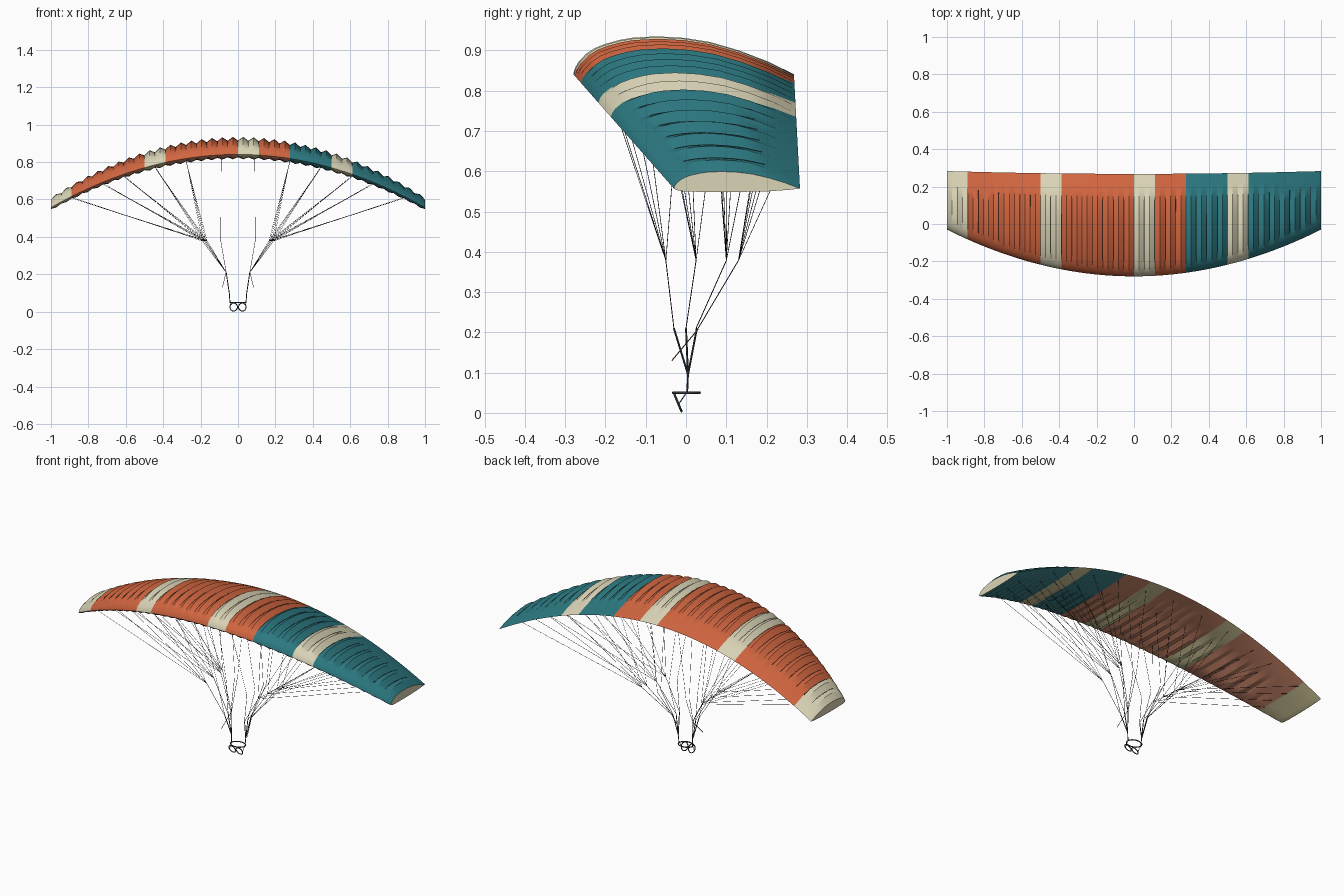
import bpy, bmesh, math
from mathutils import Vector

if "Cube" in bpy.data.objects:
    bpy.data.objects.remove(bpy.data.objects["Cube"])


def material(name, rgb):
    m = bpy.data.materials.new(name)
    m.diffuse_color = (*rgb, 1)
    m.use_nodes = True
    m.node_tree.nodes["Principled BSDF"].inputs["Base Color"].default_value = m.diffuse_color
    return m


ORANGE = material("orange cloth", (0.63, 0.13, 0.05))
TEAL = material("teal cloth", (0.025, 0.19, 0.22))
CREAM = material("cream cloth", (0.70, 0.66, 0.47))
UNDER_ORANGE = material("dusty orange underside", (0.62, 0.25, 0.15))
UNDER_TEAL = material("dusty teal underside", (0.05, 0.24, 0.27))
UNDER_CREAM = material("khaki underside", (0.66, 0.59, 0.33))
LINE = material("dark line", (0.012, 0.012, 0.012))
WEBBING = material("grey webbing", (0.03, 0.04, 0.05))
BRAKE = material("brown brake line", (0.25, 0.08, 0.045))

# Wing shape: plan, arc and section as simple functions of x
CELLS = 36
UPPER = [(0, 0), (.008, .17), (.025, .34), (.06, .55), (.10, .70), (.15, .81), (.21, .905),
         (.27, .965), (.38, 1), (.5, .96), (.62, .85), (.75, .63), (.88, .34), (1, 0)]
LOWER = [(.92, .35), (.75, .8), (.5, 1), (.25, 1), (.08, .85), (.02, .45)]


def lead(x):
    return -0.28 + 0.25 * x * x


def chord(x):
    return 0.268 + 0.015 * x * x - lead(x)


def arc(x):
    return 0.841 - 0.284 * x * x


def wing_point(x, s, h, top, mid):
    """Point on the section at x; mid is 1 on the puffed centre of a cell."""
    c = chord(x)
    z = (0.135 + 0.037 * mid) * h if top else -(0.027 + 0.02 * mid) * h
    return Vector((x, lead(x) + s * c, arc(x) + z * c))


def cell_colour(i):
    if i in (0, 1, 9, 10, 18, 19, 27, 28):
        return 2
    return 0 if i < 23 else 1


# Canopy: lofted sections, one ridge in every cell, paler cloth underneath
bm = bmesh.new()
rings = []
for j in range(CELLS * 2 + 1):
    x, mid = -1 + j / CELLS, j % 2
    ring = [bm.verts.new(wing_point(x, s, h, True, mid)) for s, h in UPPER]
    ring += [bm.verts.new(wing_point(x, s, h, False, mid)) for s, h in LOWER]
    rings.append(ring)
n = len(rings[0])
for j in range(CELLS * 2):
    a, b = rings[j], rings[j + 1]
    for k in range(n):
        f = bm.faces.new((a[k], a[(k + 1) % n], b[(k + 1) % n], b[k]))
        under = 3 if k >= len(UPPER) - 1 else 0
        f.material_index = cell_colour(j // 2) + under
for ring in (rings[0], rings[-1]):
    bm.faces.new(ring).material_index = 2
bmesh.ops.recalc_face_normals(bm, faces=bm.faces)
mesh = bpy.data.meshes.new("canopy")
bm.to_mesh(mesh)
bm.free()
for m in (ORANGE, TEAL, CREAM, UNDER_ORANGE, UNDER_TEAL, UNDER_CREAM):
    mesh.materials.append(m)
canopy = bpy.data.objects.new("canopy", mesh)
bpy.context.collection.objects.link(canopy)
bpy.context.view_layer.objects.active = canopy
canopy.select_set(True)
bpy.ops.object.shade_smooth_by_angle(angle=math.radians(25))


def tubes(name, paths, radius, mat, closed=False):
    """One mesh of round tubes along several paths."""
    cu = bpy.data.curves.new(name, 'CURVE')
    cu.dimensions = '3D'
    cu.bevel_depth, cu.bevel_resolution = radius, 1
    cu.use_fill_caps = True
    for path in paths:
        sp = cu.splines.new('POLY')
        sp.points.add(len(path) - 1)
        for p, co in zip(sp.points, path):
            p.co = (*co, 1)
        sp.use_cyclic_u = closed
    cu.materials.append(mat)
    ob = bpy.data.objects.new(name, cu)
    bpy.context.collection.objects.link(ob)
    bpy.ops.object.select_all(action='DESELECT')
    bpy.context.view_layer.objects.active = ob
    ob.select_set(True)
    bpy.ops.object.convert(target='MESH')
    return ob


def both(paths):
    """Paths plus their mirror images across x = 0."""
    return paths + [[(-p[0], p[1], p[2]) for p in path] for path in paths]


# Seams along the ribs on the upper cloth
tubes("rib_seams", [[wing_point(-1 + 2 * i / CELLS, s, h, True, 0) for s, h in UPPER[5:12]]
                    for i in range(1, CELLS)], 0.0012, LINE)

# Suspension lines: four rows, each gathered at a joint, then down to a riser
ROWS = [(0.14, -0.05, -0.03, 0.165), (0.38, 0.025, 0.0, 0.172),
        (0.63, 0.10, 0.025, 0.18), (0.88, 0.13, 0.03, 0.19)]
upper_lines, lower_lines = [], []
for s, joint_y, riser_y, joint_x in ROWS:
    riser = (0.063, riser_y, 0.21)
    outer, inner = (joint_x, joint_y, 0.378), (0.092, joint_y, 0.378)
    lower_lines += [[outer, riser], [inner, riser]]
    for rib in (5, 8, 11, 13, 16):
        drop = 0.5 if s > 0.8 else 0.95
        upper_lines.append([wing_point(rib / 18, s, drop, False, 0), outer])
    upper_lines.append([wing_point(0.09, s, 0.6, False, 0), inner])
tubes("upper_lines", both(upper_lines), 0.0008, LINE)
tubes("lower_lines", both(lower_lines), 0.0011, LINE)

# Risers meeting at the harness hang points
hang = (0.046, 0.005, 0.095)
tubes("risers", both([[(0.063, y, 0.21), hang] for y in (-0.03, 0.0, 0.027)]
                     + [[hang, (0.043, 0.003, 0.05)]]), 0.0024, WEBBING)

# Brake lines and their handles
tubes("brake_lines", both([[(0.065, 0.03, 0.208), (0.083, -0.035, 0.13)]]), 0.0014, BRAKE)


# Harness: waist belt, tilted leg loops and connecting straps
def loop(centre, u, v, count=24):
    c, u, v = Vector(centre), Vector(u), Vector(v)
    return [c + u * math.cos(t) + v * math.sin(t)
            for t in (2 * math.pi * k / count for k in range(count))]


tubes("waist_belt", [loop((0, 0.001, 0.05), (0.043, 0, 0), (0, 0.033, 0))], 0.003, WEBBING, True)
tubes("leg_loops", both([loop((0.023, -0.02, 0.025), (0.02, 0, 0), (0, 0.009, -0.0215))]),
      0.0028, WEBBING, True)
tubes("leg_straps", both([[(0.04, -0.018, 0.022), (0.043, 0.001, 0.05)]]), 0.0014, WEBBING)
